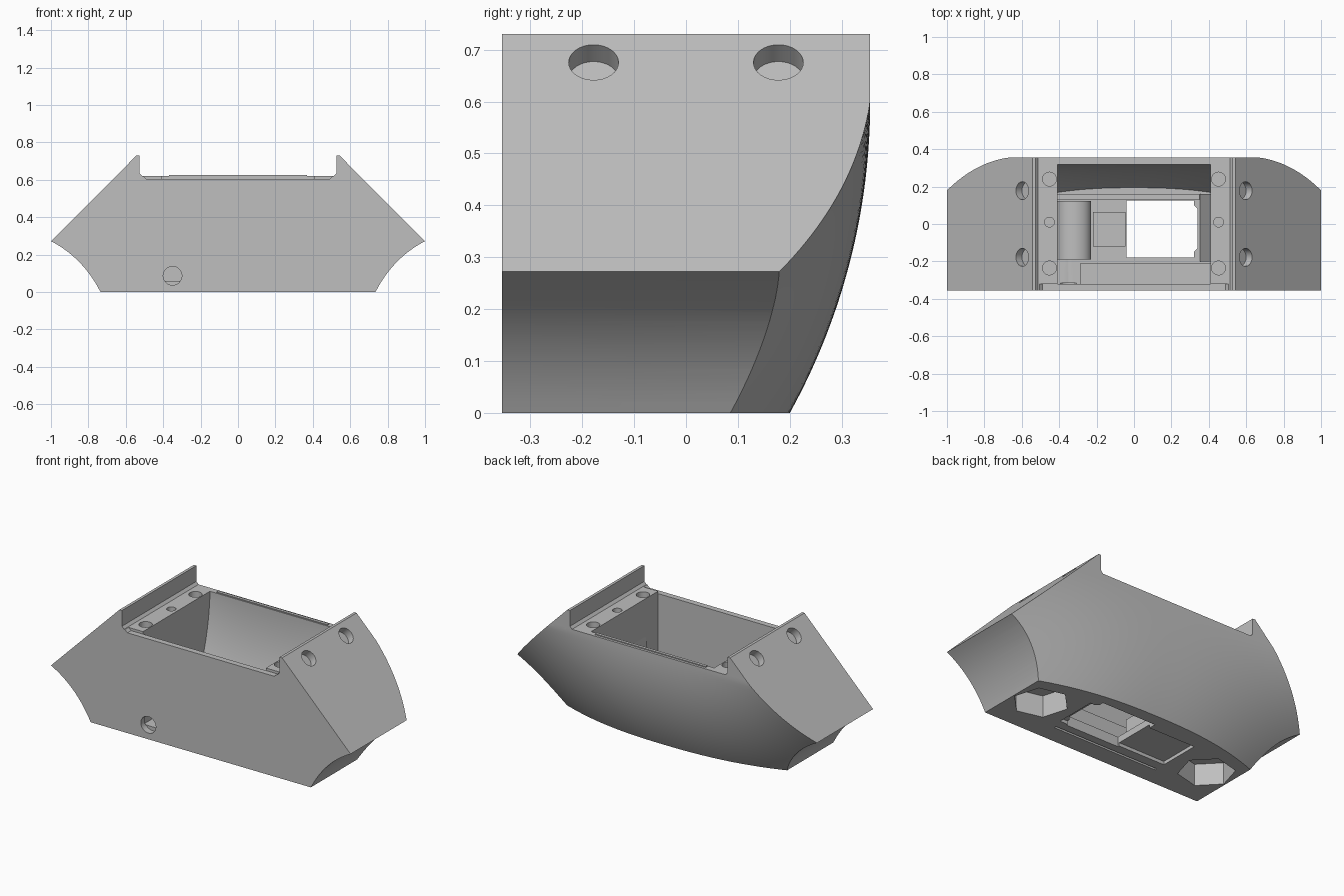
import bpy, bmesh, math
from mathutils import Vector

if "Cube" in bpy.data.objects:
    bpy.data.objects.remove(bpy.data.objects["Cube"])

grey = bpy.data.materials.new("light_grey")
grey.diffuse_color = (0.52, 0.52, 0.52, 1)
grey.use_nodes = True
grey.node_tree.nodes["Principled BSDF"].inputs["Base Color"].default_value = grey.diffuse_color


def finish(name, bm):
    bmesh.ops.recalc_face_normals(bm, faces=bm.faces)
    me = bpy.data.meshes.new(name)
    bm.to_mesh(me)
    bm.free()
    me.materials.append(grey)
    ob = bpy.data.objects.new(name, me)
    bpy.context.collection.objects.link(ob)
    return ob


def prism(name, pts, axis, a, b):
    """Extrude a 2D outline along y (outline in xz) or z (outline in xy)."""
    put = (lambda u, v, t: (u, t, v)) if axis == 'Y' else (lambda u, v, t: (u, v, t))
    bm = bmesh.new()
    lo = [bm.verts.new(put(u, v, a)) for u, v in pts]
    hi = [bm.verts.new(put(u, v, b)) for u, v in pts]
    bm.faces.new(lo)
    bm.faces.new(hi)
    n = len(pts)
    for i in range(n):
        j = (i + 1) % n
        bm.faces.new((lo[i], lo[j], hi[j], hi[i]))
    return finish(name, bm)


def box(name, x0, x1, y0, y1, z0, z1):
    return prism(name, [(x0, y0), (x1, y0), (x1, y1), (x0, y1)], 'Z', z0, z1)


def rod(name, centre, direction, radius, length, sides=32):
    bm = bmesh.new()
    bmesh.ops.create_cone(bm, cap_ends=True, segments=sides, radius1=radius,
                          radius2=radius, depth=length)
    rot = Vector((0, 0, 1)).rotation_difference(Vector(direction)).to_matrix()
    bmesh.ops.rotate(bm, matrix=rot, verts=bm.verts)
    bmesh.ops.translate(bm, vec=centre, verts=bm.verts)
    return finish(name, bm)


def back_y(x, z):
    """Rounded back: curves in towards the bottom and the ends."""
    h = max(0.0, 0.6 - z)
    return 0.355 - (1.24 - math.sqrt(1.24 ** 2 - h * h)) - 0.24 * abs(x) ** 2.4 * h / 0.6


def curved_block(name, x1, z0, z1, y0, inset, nx, nz):
    """Block with a flat front at y0 and the rounded back, moved in by inset."""
    bm = bmesh.new()
    bmesh.ops.create_grid(bm, x_segments=nx, y_segments=nz, size=1)
    for v in bm.verts:
        x, z = v.co.x * x1, z0 + (v.co.y + 1) / 2 * (z1 - z0)
        v.co = (x, back_y(x, z) - inset, z)
    res = bmesh.ops.extrude_face_region(bm, geom=bm.faces[:])
    for v in res["geom"]:
        if isinstance(v, bmesh.types.BMVert):
            v.co.y = y0
    return finish(name, bm)


def boolean(ob, tool, op='DIFFERENCE'):
    m = ob.modifiers.new("cut", 'BOOLEAN')
    m.operation, m.object, m.solver = op, tool, 'EXACT'
    bpy.context.view_layer.objects.active = ob
    bpy.ops.object.modifier_apply(modifier=m.name)
    bpy.data.objects.remove(tool, do_unlink=True)


# Body outline: concave lower ends, slanted sides, raised side flanges
arc = []
p0, c, p1 = (0.735, 0), (0.83, 0.185), (1.0, 0.272)
for i in range(17):
    t = i / 16
    arc.append(tuple((1 - t) ** 2 * p0[k] + 2 * t * (1 - t) * c[k] + t * t * p1[k] for k in (0, 1)))
half = arc + [(0.543, 0.73), (0.526, 0.73), (0.526, 0.635), (0.512, 0.62)]
body = prism("body", half + [(-x, z) for x, z in reversed(half)], 'Y', -0.355, 0.355)
boolean(body, curved_block("back_shape", 1.1, -0.06, 0.8, -0.6, 0, 56, 44), 'INTERSECT')

# Main tray, front lip recess
boolean(body, curved_block("tray_cut", 0.41, 0.06, 0.8, -0.32, 0.037, 28, 40))
boolean(body, prism("lip_cut", [(-0.49, 0.605), (0.49, 0.605), (0.512, 0.625), (0.512, 0.65),
                                (-0.512, 0.65), (-0.512, 0.625)], 'Y', -0.4, -0.32))

# Floor window, underside recess and thin slot
window = [(-0.04, -0.18), (0.32, -0.18), (0.32, -0.15), (0.34, -0.13),
          (0.34, 0.08), (0.32, 0.1), (0.32, 0.125), (-0.04, 0.125)]
boolean(body, prism("window_cut", window, 'Z', -0.1, 0.1))
boolean(body, box("recess_cut", -0.35, 0.37, -0.17, 0.08, -0.1, 0.02))
boolean(body, box("slot_cut", -0.35, 0.35, -0.242, -0.228, -0.1, 0.02))

for s in (-1, 1):
    # Hexagonal pockets below, each with a small screw hole
    hexagon = [(s * (0.575 + 0.155 * math.cos(math.radians(60 * k - 14))),
                -0.085 + 0.155 * math.sin(math.radians(60 * k - 14))) for k in range(6)]
    boolean(body, prism("pocket_cut", hexagon, 'Z', -0.1, 0.13))
    boolean(body, rod("pocket_hole_cut", (s * 0.575, -0.085, 0.14), (0, 0, 1), 0.035, 0.1))
    # Holes in the slanted faces and the side rails
    for y in (-0.178, 0.178):
        boolean(body, rod("side_hole_cut", (s * 0.597, y, 0.675), (s, 0, 1), 0.048, 0.09))
    for y, r in ((-0.235, 0.037), (0.24, 0.037), (0.01, 0.026)):
        boolean(body, rod("rail_hole_cut", (s * 0.452, y, 0.62), (0, 0, 1), r, 0.08))

# Stepped hole in the front
boolean(body, rod("front_hole_cut", (-0.35, -0.355, 0.087), (0, 1, 0), 0.05, 0.08))
boolean(body, rod("front_hole_inner_cut", (-0.35, -0.34, 0.087), (0, 1, 0), 0.028, 0.16))

# Parts inside the tray
parts = [
    body,
    box("back_lip", -0.37, 0.37, 0.322, 0.34, 0.61, 0.626),
    box("front_ledge", -0.29, 0.41, -0.325, -0.21, 0.05, 0.16),
    box("floor_rail", -0.41, 0.35, 0.128, 0.16, 0.05, 0.11),
    box("centre_block", -0.22, -0.045, -0.12, 0.065, 0.05, 0.14),
    prism("end_rib", [(0.35, 0.05), (0.415, 0.05), (0.415, 0.42)], 'Y', -0.2, 0.16),
]
dome = [(-0.32 + 0.09 * math.cos(math.pi * k / 16), 0.12 + 0.07 * math.sin(math.pi * k / 16))
        for k in range(17)]
parts.append(prism("rounded_holder", dome + [(-0.41, 0.05), (-0.23, 0.05)], 'Y', -0.19, 0.122))

for ob in parts:
    bpy.ops.object.select_all(action='DESELECT')
    ob.select_set(True)
    bpy.context.view_layer.objects.active = ob
    bpy.ops.object.shade_smooth_by_angle(angle=math.radians(25))
